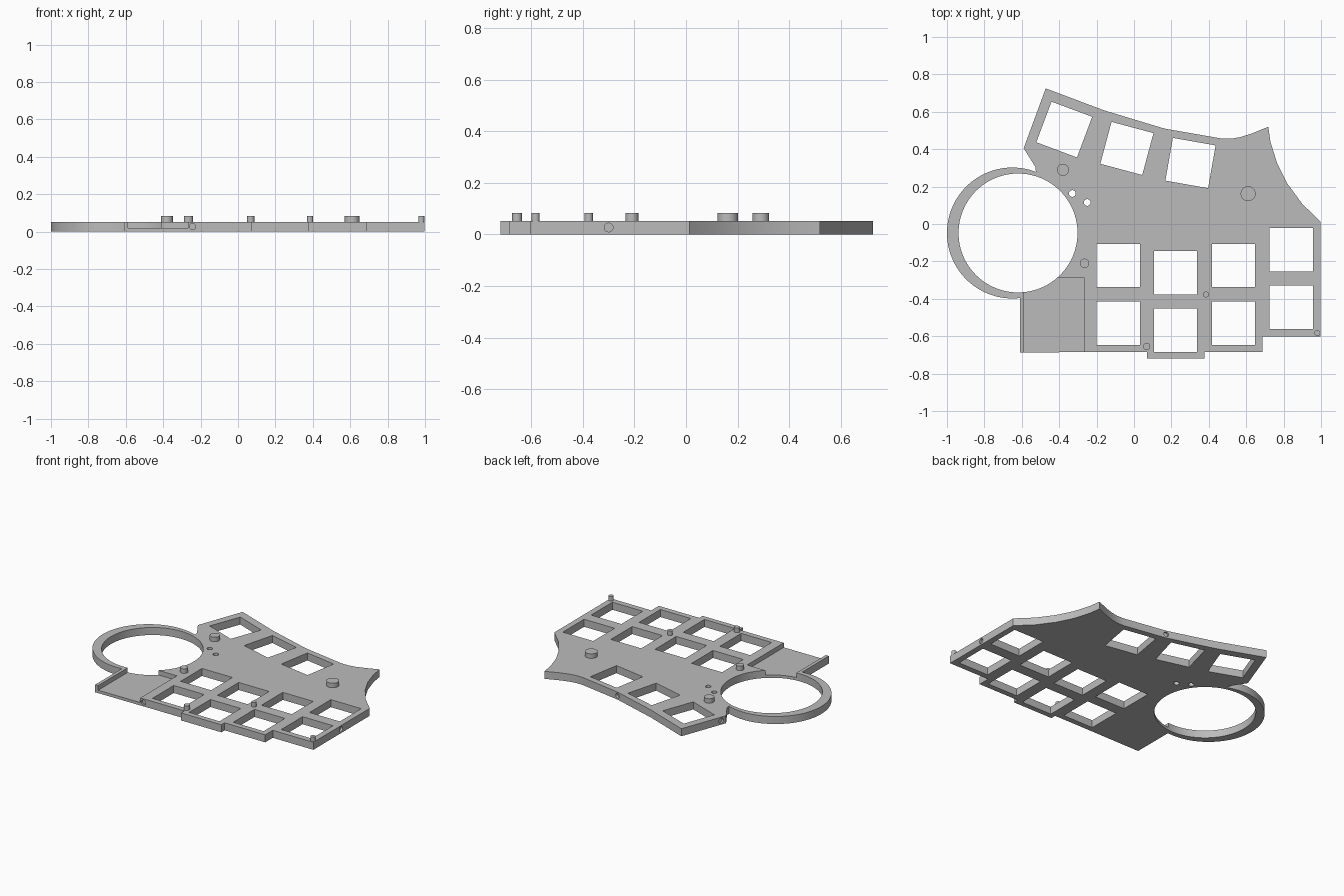
import bpy, bmesh, math
from mathutils import Matrix, Vector

cube = bpy.data.objects.get("Cube")
if cube:
    bpy.data.objects.remove(cube, do_unlink=True)

THICK = 0.052
PEG_TOP = 0.083
KEY = 0.232

grey = bpy.data.materials.new("matte grey")
grey.use_nodes = True
grey.diffuse_color = (0.5, 0.5, 0.5, 1)
grey.node_tree.nodes["Principled BSDF"].inputs["Base Color"].default_value = (0.5, 0.5, 0.5, 1)


def make(name, bm):
    bmesh.ops.recalc_face_normals(bm, faces=bm.faces)
    mesh = bpy.data.meshes.new(name)
    bm.to_mesh(mesh)
    bm.free()
    mesh.materials.append(grey)
    obj = bpy.data.objects.new(name, mesh)
    bpy.context.scene.collection.objects.link(obj)
    return obj


def prism(name, outline, height):
    bm = bmesh.new()
    face = bm.faces.new([bm.verts.new((x, y, 0)) for x, y in outline])
    geom = bmesh.ops.extrude_face_region(bm, geom=[face])["geom"]
    top = [v for v in geom if isinstance(v, bmesh.types.BMVert)]
    bmesh.ops.translate(bm, verts=top, vec=(0, 0, height))
    return make(name, bm)


def box(name, centre, size, turn=0):
    bm = bmesh.new()
    bmesh.ops.create_cube(bm, size=1, matrix=Matrix.Translation(centre)
                          @ Matrix.Rotation(math.radians(turn), 4, 'Z')
                          @ Matrix.Diagonal((*size, 1)))
    return make(name, bm)


def cylinder(name, centre, radius, depth, axis=(0, 0, 1), sides=32):
    bm = bmesh.new()
    turn = Vector((0, 0, 1)).rotation_difference(Vector(axis)).to_matrix().to_4x4()
    bmesh.ops.create_cone(bm, cap_ends=True, segments=sides, radius1=radius, radius2=radius,
                          depth=depth, matrix=Matrix.Translation(centre) @ turn)
    return make(name, bm)


def cut(target, cutter):
    mod = target.modifiers.new("cut", 'BOOLEAN')
    mod.operation = 'DIFFERENCE'
    mod.solver = 'EXACT'
    mod.object = cutter
    bpy.context.view_layer.objects.active = target
    bpy.ops.object.modifier_apply(modifier=mod.name)
    bpy.data.objects.remove(cutter, do_unlink=True)


def smooth(obj):
    bpy.ops.object.select_all(action='DESELECT')
    obj.select_set(True)
    bpy.context.view_layer.objects.active = obj
    bpy.ops.object.shade_smooth_by_angle(angle=math.radians(30))


# Plate outline: stepped front, scooped side, fanned back, then the round ring
outline = [(-0.61, -0.687), (-0.13, -0.684), (0.07, -0.684), (0.07, -0.72), (0.377, -0.72),
           (0.377, -0.684), (0.687, -0.684), (0.687, -0.602), (0.997, -0.602), (0.997, 0.013),
           (0.9, 0.107), (0.82, 0.216), (0.765, 0.325), (0.73, 0.437), (0.718, 0.52),
           (0.63, 0.484), (0.57, 0.465), (0.52, 0.456), (0.468, 0.457), (0.163, 0.51),
           (-0.158, 0.607), (-0.472, 0.725), (-0.59, 0.405), (-0.527, 0.305)]
STEPS = 72
for i in range(STEPS + 1):
    a = math.radians(69 + (276.6 - 69) * i / STEPS)
    outline.append((-0.65 + 0.35 * math.cos(a), -0.048 + 0.35 * math.sin(a)))
plate = prism("switch_plate", outline, THICK)

# Large round opening and the recessed tray beside it
cut(plate, cylinder("ring_cutter", (-0.62, -0.048, 0), 0.318, 1, sides=96))
cut(plate, box("tray_cutter", (-0.427, -0.585, 0.12), (0.32, 0.6, 0.2)))

# Straight key columns, two openings each
for x, y in [(-0.085, -0.222), (0.222, -0.26), (0.532, -0.222), (0.84, -0.138)]:
    for row in range(2):
        cut(plate, box("key_cutter", (x, y - row * 0.308, 0), (KEY, KEY, 1)))

# Fanned row of key openings
for x, y, turn in [(-0.373, 0.505, -20.5), (-0.038, 0.404, -15), (0.302, 0.326, -10)]:
    cut(plate, box("fan_cutter", (x, y, 0), (KEY, KEY, 1), turn))

# Small through holes
for x, y in [(-0.33, 0.163), (-0.25, 0.115)]:
    cut(plate, cylinder("hole_cutter", (x, y, 0), 0.018, 1))

# Shallow round sockets in the edges
for x, y, axis in [(-0.243, -0.687, (0, 1, 0)), (0.997, -0.3, (1, 0, 0)),
                   (0.165, 0.509, (0.25, 0.97, 0)), (-0.577, 0.44, (0.94, -0.34, 0))]:
    cut(plate, cylinder("socket_cutter", (x, y, 0.027), 0.017, 0.03, axis, 20))
smooth(plate)

# Locating pegs on top
pegs = {"left_back_peg": (-0.38, 0.29, 0.032), "left_front_peg": (-0.265, -0.21, 0.025),
        "right_back_peg": (0.61, 0.162, 0.04), "middle_peg": (0.385, -0.377, 0.016),
        "front_peg": (0.068, -0.655, 0.019), "corner_peg": (0.98, -0.583, 0.016)}
for name, (x, y, r) in pegs.items():
    base = THICK - 0.01
    smooth(cylinder(name, (x, y, (base + PEG_TOP) / 2), r, PEG_TOP - base))
